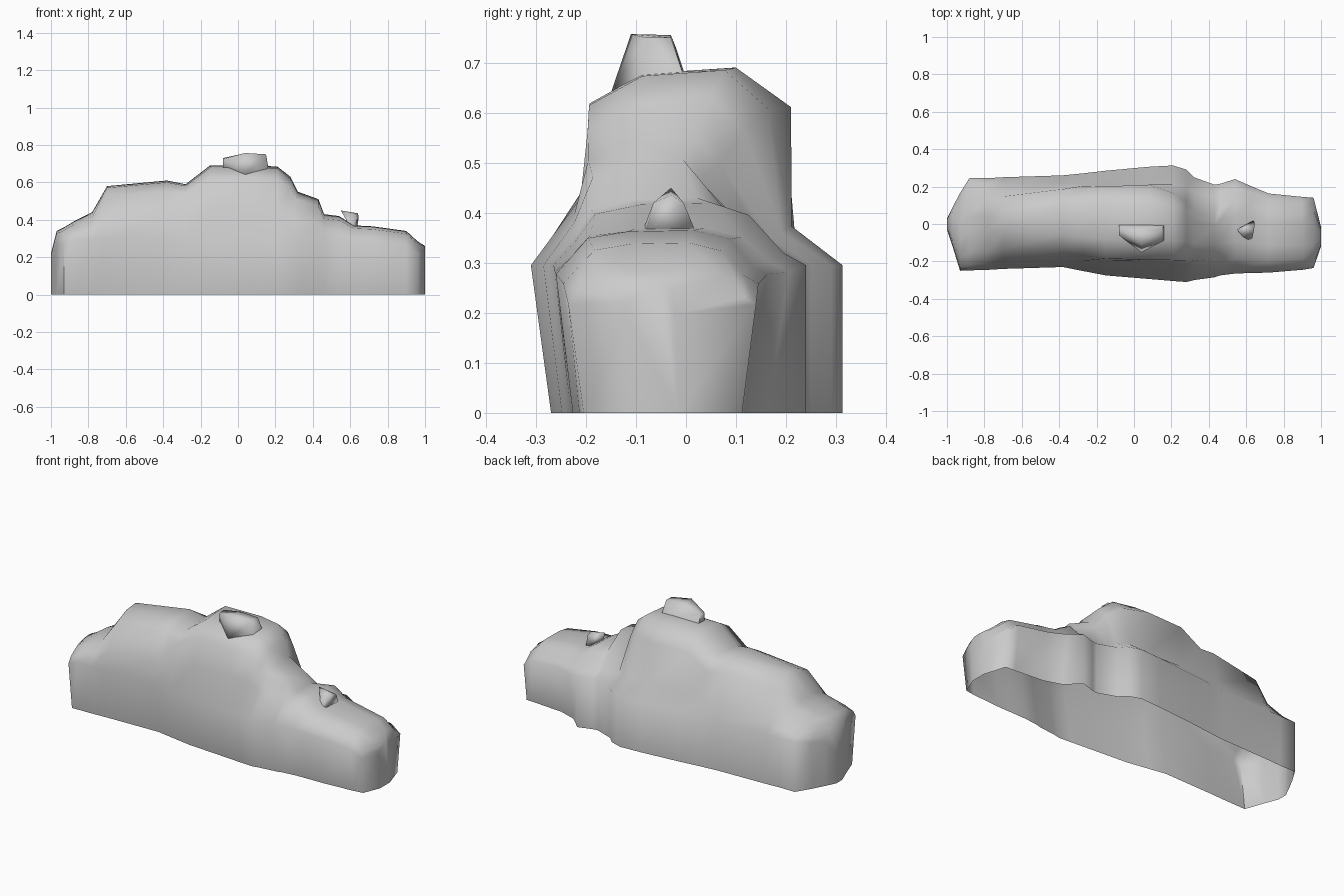
import bpy
import bmesh
import math

default_cube = bpy.data.objects.get("Cube")
if default_cube:
    bpy.data.objects.remove(default_cube, do_unlink=True)

# One stone colour for everything
GREY = (0.6, 0.6, 0.6, 1.0)
stone = bpy.data.materials.new("stone grey")
stone.use_nodes = True
stone.diffuse_color = GREY
stone.node_tree.nodes["Principled BSDF"].inputs["Base Color"].default_value = GREY


def add_object(name, bm, angle):
    """Turn a bmesh into a smooth shaded stone object."""
    bmesh.ops.recalc_face_normals(bm, faces=bm.faces[:])
    mesh = bpy.data.meshes.new(name)
    bm.to_mesh(mesh)
    bm.free()
    mesh.materials.append(stone)
    obj = bpy.data.objects.new(name, mesh)
    bpy.context.collection.objects.link(obj)
    bpy.ops.object.select_all(action="DESELECT")
    obj.select_set(True)
    bpy.context.view_layer.objects.active = obj
    bpy.ops.object.shade_smooth_by_angle(angle=math.radians(angle))


def section(x, front, back, top, waist, front_shoulder, back_shoulder):
    """Cross-section from the front base, over the crown, to the back base."""
    middle = (front + back) / 2
    belly = min(0.295, 0.76 * top)
    rise = top - belly
    back_foot = back * (0.8 if x > 0.6 else 1)
    # The crown is a narrow ridge on the far end and broader elsewhere
    crown = 0.3 if x < -0.5 else 0.46

    def inset(y, factor):
        return middle + (y - middle) * factor

    half_front = [
        (front * 0.87, 0),
        (front, belly),
        (inset(front, waist), belly + rise * 0.4),
        (inset(front, front_shoulder), belly + rise * 0.82),
        (inset(front, front_shoulder * crown), top - rise * 0.03),
    ]
    half_back = [
        (inset(back, back_shoulder * crown), top),
        (inset(back, back_shoulder), belly + rise * 0.8),
        (inset(back, waist), belly + rise * 0.2),
        (back, belly),
        (back_foot, 0),
    ]
    return [(x, y, z) for y, z in half_front + half_back]


# Rock body: x, front y, back y, top height, then waist and shoulder narrowing
stations = [
    (-1, -.03, .03, .22, .9, .8, .8),
    (-.97, -.12, .09, .34, .9, .7, .7),
    (-.93, -.25, .165, .36, .9, .65, .65),
    (-.88, -.248, .245, .39, .9, .62, .62),
    (-.78, -.245, .245, .44, .88, .6, .6),
    (-.7, -.24, .25, .58, .86, .56, .58),
    (-.38, -.23, .26, .61, .82, .62, .7),
    (-.28, -.25, .27, .59, .8, .68, .74),
    (-.15, -.275, .285, .69, .72, .68, .7),
    (.08, -.294, .306, .69, .68, .66, .68),
    (.21, -.305, .313, .685, .67, .64, .52),
    (.28, -.31, .29, .63, .67, .62, .42),
    (.32, -.3, .25, .55, .72, .62, .34),
    (.43, -.285, .21, .51, .75, .6, .25),
    (.46, -.275, .215, .43, .8, .65, .45),
    (.54, -.265, .24, .42, .82, .67, .55),
    (.62, -.262, .205, .37, .85, .7, .6),
    (.72, -.26, .163, .365, .85, .7, .65),
    (.9, -.245, .145, .34, .85, .68, .62),
    (.96, -.235, .14, .285, .88, .7, .65),
    (1, -.12, -.02, .26, .9, .8, .8),
]
bm = bmesh.new()
rings = [[bm.verts.new(p) for p in section(*s)] for s in stations]
for ring, following in zip(rings, rings[1:]):
    for i in range(len(ring) - 1):
        bm.faces.new((ring[i], ring[i + 1], following[i + 1], following[i]))
# The ends are closed, the underside stays open
bm.faces.new(rings[0])
bm.faces.new(rings[-1])
add_object("rock_body", bm, 75)


def add_boulder(name, points):
    """Small rounded stone wrapped around a few corner points."""
    bm = bmesh.new()
    for p in points:
        bm.verts.new(p)
    bmesh.ops.convex_hull(bm, input=bm.verts[:])
    add_object(name, bm, 85)


# Boulder on the summit
add_boulder("summit_boulder", [
    (-.08, 0, .67), (.165, 0, .66), (.165, -.09, .65), (.04, -.15, .64), (-.08, -.06, .67),
    (-.08, -.02, .73), (.15, -.03, .75), (.15, -.08, .75), (.04, -.11, .757), (-.08, -.06, .725),
    (.04, -.03, .755),
])

# Pebble on the lower ledge
add_boulder("ledge_pebble", [
    (.55, -.03, .45), (.645, -.005, .42), (.635, -.065, .42), (.64, -.03, .435),
    (.6, -.088, .36), (.63, -.08, .36), (.64, .02, .36), (.6, -.01, .36),
])
